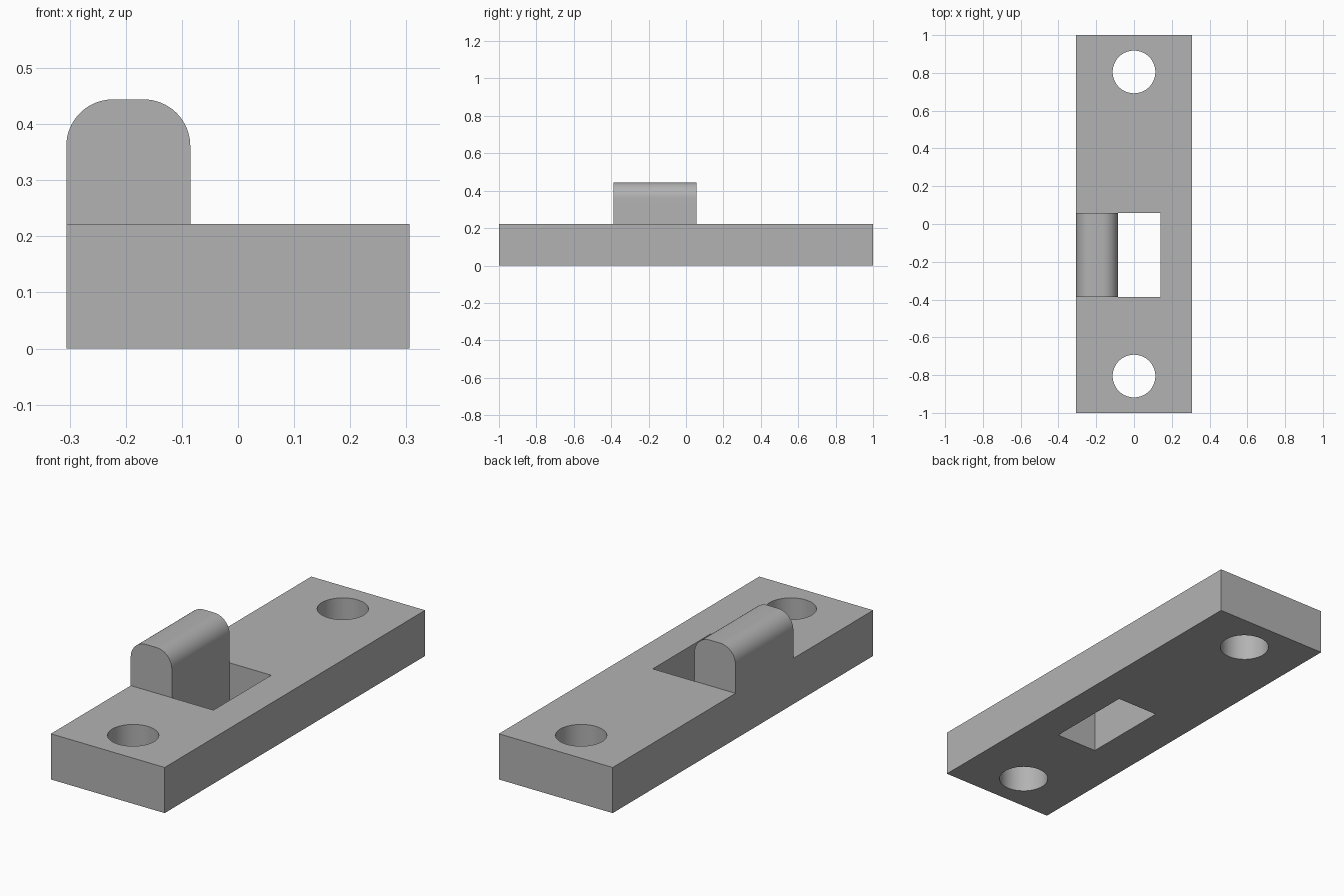
import bpy
import bmesh
import math

cube = bpy.data.objects.get("Cube")
if cube:
    bpy.data.objects.remove(cube, do_unlink=True)

# Main dimensions
HALF_W, HALF_L, PLATE_H, TOP = 0.306, 1.0, 0.222, 0.444
TAB_IN, SLOT_IN = -0.085, 0.139
Y0, Y1 = -0.387, 0.057
ROUND = 0.083
HOLE_R, HOLE_Y = 0.113, 0.805

grey = bpy.data.materials.new("plain grey")
grey.use_nodes = True
colour = (0.45, 0.45, 0.45, 1)
grey.diffuse_color = colour
grey.node_tree.nodes["Principled BSDF"].inputs["Base Color"].default_value = colour


def extrude_profile(name, points, direction):
    """Solid made by sweeping a closed outline along a direction."""
    bm = bmesh.new()
    face = bm.faces.new([bm.verts.new(p) for p in points])
    ext = bmesh.ops.extrude_face_region(bm, geom=[face])
    verts = [g for g in ext["geom"] if isinstance(g, bmesh.types.BMVert)]
    bmesh.ops.translate(bm, verts=verts, vec=direction)
    bmesh.ops.recalc_face_normals(bm, faces=bm.faces)
    mesh = bpy.data.meshes.new(name)
    bm.to_mesh(mesh)
    bm.free()
    mesh.materials.append(grey)
    obj = bpy.data.objects.new(name, mesh)
    bpy.context.collection.objects.link(obj)
    return obj


def box(name, x0, x1, y0, y1, z0, z1):
    outline = [(x0, y0, z0), (x1, y0, z0), (x1, y1, z0), (x0, y1, z0)]
    return extrude_profile(name, outline, (0, 0, z1 - z0))


def arc(cx, cy, radius, start, end, steps):
    angles = [math.radians(start + (end - start) * i / steps) for i in range(steps + 1)]
    return [(cx + radius * math.cos(a), cy + radius * math.sin(a)) for a in angles]


def combine(target, tool, operation):
    mod = target.modifiers.new(operation, 'BOOLEAN')
    mod.operation, mod.solver, mod.object = operation, 'EXACT', tool
    bpy.context.view_layer.objects.active = target
    bpy.ops.object.modifier_apply(modifier=mod.name)
    bpy.data.objects.remove(tool, do_unlink=True)


# Base plate
plate = box("strike_plate", -HALF_W, HALF_W, -HALF_L, HALF_L, 0, PLATE_H)

# Rounded upright tab, flush with the plate's right edge
outline = [(-HALF_W, PLATE_H / 2), (TAB_IN, PLATE_H / 2)]
outline += arc(TAB_IN - ROUND, TOP - ROUND, ROUND, 0, 90, 16)
outline += arc(-HALF_W + ROUND, TOP - ROUND, ROUND, 90, 180, 16)
tab = extrude_profile("tab", [(x, Y0, z) for x, z in outline], (0, Y1 - Y0, 0))
combine(plate, tab, 'UNION')

# Rectangular slot beside the tab
combine(plate, box("slot_cutter", TAB_IN, SLOT_IN, Y0, Y1, -0.1, 0.6), 'DIFFERENCE')

# Screw holes at both ends
for side in (-1, 1):
    circle = arc(0, side * HOLE_Y, HOLE_R, 0, 360, 64)[:-1]
    cutter = extrude_profile("hole_cutter", [(x, y, -0.1) for x, y in circle], (0, 0, 0.5))
    combine(plate, cutter, 'DIFFERENCE')

# Smooth the rounds, keep the edges sharp
bpy.ops.object.select_all(action='DESELECT')
plate.select_set(True)
bpy.context.view_layer.objects.active = plate
bpy.ops.object.shade_smooth_by_angle(angle=math.radians(30))
